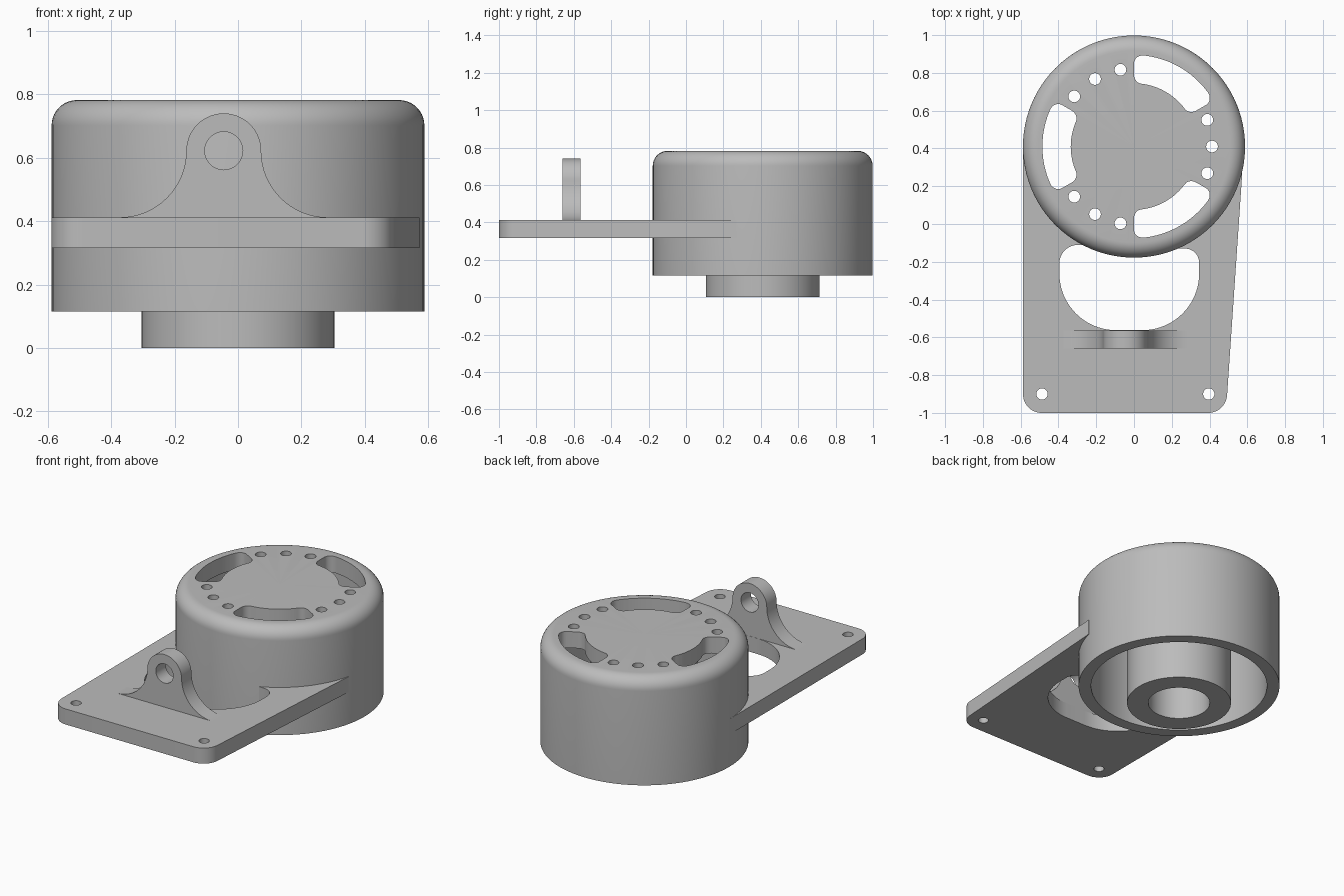
import bpy, bmesh, math
from mathutils import Matrix

if "Cube" in bpy.data.objects:
    bpy.data.objects.remove(bpy.data.objects["Cube"])

GREY = (0.5, 0.5, 0.5, 1)
mat = bpy.data.materials.new("machined grey")
mat.use_nodes = True
mat.diffuse_color = GREY
mat.node_tree.nodes["Principled BSDF"].inputs["Base Color"].default_value = GREY

CY = 0.41          # cup axis position in y
R = 0.588          # cup outer radius
PLATE_Z = (0.315, 0.412)


def arc(cx, cy, r, a0, a1, n=12):
    """Points on a circular arc, angles in degrees."""
    return [(cx + r * math.cos(math.radians(a0 + (a1 - a0) * i / n)),
             cy + r * math.sin(math.radians(a0 + (a1 - a0) * i / n)))
            for i in range(n + 1)]


def circle(cx, cy, r, n=32):
    return arc(cx, cy, r, 0, 360 * (n - 1) / n, n - 1)


def finish(name, bm):
    bmesh.ops.recalc_face_normals(bm, faces=bm.faces)
    mesh = bpy.data.meshes.new(name)
    bm.to_mesh(mesh)
    bm.free()
    mesh.materials.append(mat)
    ob = bpy.data.objects.new(name, mesh)
    bpy.context.collection.objects.link(ob)
    return ob


def prism(name, pts, z0, z1):
    """Extrude a closed outline from z0 to z1."""
    bm = bmesh.new()
    face = bm.faces.new([bm.verts.new((x, y, z0)) for x, y in pts])
    ext = bmesh.ops.extrude_face_region(bm, geom=[face])["geom"]
    verts = [v for v in ext if isinstance(v, bmesh.types.BMVert)]
    bmesh.ops.translate(bm, verts=verts, vec=(0, 0, z1 - z0))
    return finish(name, bm)


def lathe(name, profile, steps=96):
    """Spin an (r, z) profile around the cup axis."""
    bm = bmesh.new()
    verts = [bm.verts.new((r, 0, z)) for r, z in profile]
    edges = [bm.edges.new(p) for p in zip(verts, verts[1:])]
    bmesh.ops.spin(bm, geom=verts + edges, cent=(0, 0, 0), axis=(0, 0, 1),
                   angle=math.tau, steps=steps, use_duplicate=False)
    bmesh.ops.remove_doubles(bm, verts=bm.verts, dist=1e-4)
    bmesh.ops.translate(bm, verts=bm.verts, vec=(0, CY, 0))
    return finish(name, bm)


def activate(ob):
    bpy.ops.object.select_all(action="DESELECT")
    ob.select_set(True)
    bpy.context.view_layer.objects.active = ob


def cut(ob, cutters):
    """Subtract every cutter, then discard it."""
    for c in cutters:
        c.hide_render = True
        activate(ob)
        mod = ob.modifiers.new("cut", "BOOLEAN")
        mod.operation = "DIFFERENCE"
        mod.solver = "EXACT"
        mod.object = c
        bpy.ops.object.modifier_apply(modifier=mod.name)
        bpy.data.objects.remove(c)


def smooth(ob):
    activate(ob)
    bpy.ops.object.shade_smooth_by_angle(angle=math.radians(30))


# Cup with rounded rim, open underside and central hollow hub
profile = [(0, 0.782)] + arc(R - 0.08, 0.702, 0.08, 90, 0, 10) + [
    (R, 0.115), (0.515, 0.115), (0.515, 0.68), (0.304, 0.68),
    (0.304, 0), (0.18, 0), (0.18, 0.68), (0, 0.68)]
cup = lathe("cup_with_hub", profile)


def slot_outline(mid):
    """Rounded rectangle bent around the cup axis, centred on angle mid."""
    r0, r1, c = 0.335, 0.485, 0.045
    rm = (r0 + r1) / 2
    h = rm * math.radians(30)
    pts = []
    for sx, sy, a in ((1, 1, 0), (-1, 1, 90), (-1, -1, 180), (1, -1, 270)):
        cx = (r1 if sx > 0 else r0) - sx * c
        pts += arc(cx, sy * (h - c), c, a, a + 90, 6)
        if a in (0, 180):      # subdivide the short straight end
            continue
        pts += [(r0 if sx < 0 else r1, sy * (h - c) * (1 - 2 * i / 12))
                for i in range(1, 12)]
    return [(r * math.cos(mid + t / rm), CY + r * math.sin(mid + t / rm))
            for r, t in pts]


# Three vent slots and three groups of three holes in the cup top
cutters = []
for k in range(3):
    cutters.append(prism("slot_cutter",
                         slot_outline(math.radians(60 + 120 * k)), 0.6, 0.9))
    for d in (-20, 0, 20):
        a = math.radians(120 * k + d)
        cutters.append(prism("hole_cutter", circle(
            0.413 * math.cos(a), CY + 0.413 * math.sin(a), 0.031, 24), 0.6, 0.9))
cut(cup, cutters)
smooth(cup)

# Mounting plate with rounded front corners
plate = prism("mounting_plate",
              arc(-0.488, -0.9, 0.1, 180, 270)
              + arc(0.393, -0.9, 0.1, 270, 356)
              + [(0.573, 0.27), (0.4, 0.36), (-0.4, 0.46), (-0.56, CY), (-0.588, CY)],
              *PLATE_Z)
window = (arc(-0.095, -0.262, 0.3, 180, 270, 20)
          + arc(0.045, -0.262, 0.3, 270, 360, 20)
          + arc(0.27, -0.205, 0.075, 0, 90)
          + arc(-0.295, -0.21, 0.1, 90, 180))
cut(plate, [prism("window_cutter", window, 0.2, 0.5),
            prism("cup_clearance_cutter", circle(0, CY, 0.55, 96), 0.2, 0.5)]
    + [prism("bolt_cutter", circle(x, -0.9, 0.03), 0.2, 0.5)
       for x in (-0.487, 0.396)])
smooth(plate)

# Upright lug with flared foot and cross hole
LX, LZ, LR = -0.045, 0.622, 0.118
FR = LZ - PLATE_Z[1]
outline = (arc(LX, LZ, LR, 0, 180, 28)
           + arc(LX - LR - FR, LZ, FR, 0, -90, 16)[1:]
           + [(LX - LR - FR, 0.38), (LX + LR + FR, 0.38)]
           + arc(LX + LR + FR, LZ, FR, 270, 180, 16)[:-1])
lug = prism("pivot_lug", outline, 0.563, 0.66)
cut(lug, [prism("pivot_cutter", circle(LX, LZ, 0.06), 0.5, 0.7)])
lug.data.transform(Matrix.Rotation(math.pi / 2, 4, "X"))
smooth(lug)
